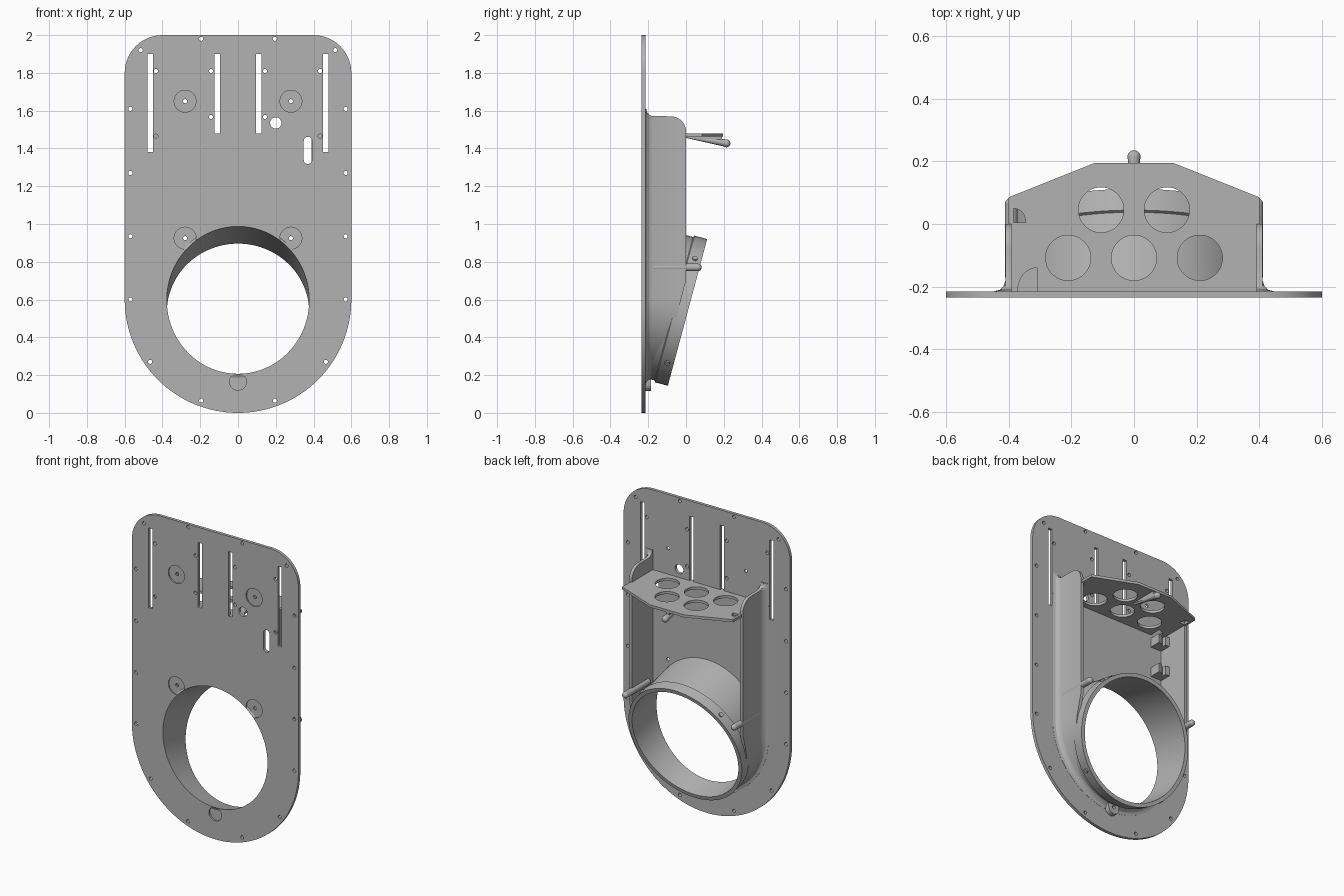
import bpy, bmesh
from math import sin, cos, pi, radians, sqrt
from mathutils import Vector, Matrix

if "Cube" in bpy.data.objects:
    bpy.data.objects.remove(bpy.data.objects["Cube"])

grey = bpy.data.materials.new("plain grey")
grey.use_nodes = True
grey.diffuse_color = (0.45, 0.45, 0.45, 1)
grey.node_tree.nodes["Principled BSDF"].inputs["Base Color"].default_value = (0.45, 0.45, 0.45, 1)

FRONT, REAR = -0.235, -0.215
TILT = radians(15)
AXIS = Vector((0, cos(TILT), -sin(TILT)))    # direction of the tilted duct
RISE = Vector((0, sin(TILT), cos(TILT)))
MOUTH = Vector((0, 0.008, 0.532))            # centre of the duct's rear opening
BORE = 0.377


def finish(name, bm, smooth=True):
    bmesh.ops.recalc_face_normals(bm, faces=bm.faces)
    mesh = bpy.data.meshes.new(name)
    bm.to_mesh(mesh)
    bm.free()
    mesh.materials.append(grey)
    obj = bpy.data.objects.new(name, mesh)
    bpy.context.collection.objects.link(obj)
    if smooth:
        smooth_part(obj)
    return obj


def smooth_part(obj):
    bpy.ops.object.select_all(action='DESELECT')
    bpy.context.view_layer.objects.active = obj
    obj.select_set(True)
    bpy.ops.object.shade_smooth_by_angle(angle=radians(30))


def rod(bm, a, b, r1, r2=None, n=24):
    """Closed cylinder or cone between two points."""
    a, b = Vector(a), Vector(b)
    turn = (b - a).to_track_quat('Z', 'Y').to_matrix().to_4x4()
    bmesh.ops.create_cone(bm, cap_ends=True, segments=n, radius1=r1,
                          radius2=r1 if r2 is None else r2, depth=(b - a).length,
                          matrix=Matrix.Translation((a + b) / 2) @ turn)


def box(bm, x0, x1, y0, y1, z0, z1):
    mat = Matrix.Translation(((x0 + x1) / 2, (y0 + y1) / 2, (z0 + z1) / 2))
    bmesh.ops.create_cube(bm, size=1, matrix=mat @ Matrix.Diagonal((x1 - x0, y1 - y0, z1 - z0, 1)))


def prism(bm, points, shift):
    """Extrude a flat outline along a vector."""
    face = bm.faces.new([bm.verts.new(p) for p in points])
    new = bmesh.ops.extrude_face_region(bm, geom=[face])["geom"]
    bmesh.ops.translate(bm, vec=shift, verts=[v for v in new if isinstance(v, bmesh.types.BMVert)])


def carve(obj, bm):
    cutter = finish("cutter", bm, False)
    cutter.hide_render = True
    mod = obj.modifiers.new("cut", 'BOOLEAN')
    mod.operation, mod.solver, mod.object = 'DIFFERENCE', 'EXACT', cutter
    bpy.context.view_layer.objects.active = obj
    bpy.ops.object.modifier_apply(modifier=mod.name)
    bpy.data.objects.remove(cutter)


def arc(cx, cz, rx, rz, start, end, n):
    return [(cx + rx * cos(radians(start + (end - start) * i / n)),
             cz + rz * sin(radians(start + (end - start) * i / n))) for i in range(n + 1)]


def drill(bm, x, z, r, y0=-0.3, y1=-0.1, n=20):
    rod(bm, (x, y0, z), (x, y1, z), r, n=n)


# Face plate with round bottom and rounded top corners
bm = bmesh.new()
outline = arc(0.4, 1.8, 0.2, 0.2, 0, 90, 14) + arc(-0.4, 1.8, 0.2, 0.2, 90, 180, 14)
outline += arc(0, 0.6, 0.6, 0.6, 180, 360, 64)
prism(bm, [(x, FRONT, z) for x, z in outline], (0, REAR - FRONT, 0))
plate = finish("face_plate", bm, False)

# Shallow round recesses on the front
bm = bmesh.new()
for x in (-0.28, 0.28):
    for z in (0.925, 1.65):
        drill(bm, x, z, 0.058, y1=FRONT + 0.008, n=40)
drill(bm, 0, 0.165, 0.045, y1=FRONT + 0.012, n=32)
carve(plate, bm)

# Screw holes, slots and the duct opening
bm = bmesh.new()
holes = [(0.195, 1.98), (0.515, 1.92), (0.57, 1.61), (0.57, 1.27), (0.57, 0.935), (0.57, 0.6),
         (0.465, 0.27), (0.195, 0.065), (0.435, 1.81), (0.435, 1.465), (0.143, 1.81),
         (0.143, 1.567), (0.28, 1.65), (0.28, 0.925)]
for side in (-1, 1):
    for x, z in holes:
        drill(bm, side * x, z, 0.011)
    for x, low in ((0.465, 1.38), (0.11, 1.48)):
        box(bm, side * x - 0.014, side * x + 0.014, -0.3, -0.1, low, 1.9)
drill(bm, 0, 0.16, 0.011)
drill(bm, 0.2, 1.535, 0.03, n=32)
pill = arc(0.37, 1.44, 0.022, 0.022, 0, 180, 12) + arc(0.37, 1.34, 0.022, 0.022, 180, 360, 12)
prism(bm, [(x, -0.3, z) for x, z in pill], (0, 0.2, 0))
carve(plate, bm)
bm = bmesh.new()
rod(bm, MOUTH - AXIS * 0.6, MOUTH + AXIS * 0.3, BORE, n=96)
carve(plate, bm)
smooth_part(plate)

# Tilted duct, cut flush with the plate, with a thicker collar at the rear
bm = bmesh.new()


def duct_ring(r, back=0.0, y=None, n=96):
    ring = []
    for i in range(n):
        t = 2 * pi * i / n
        p = MOUTH - AXIS * back + Vector((r * cos(t), 0, 0)) + RISE * (r * sin(t))
        if y is not None:
            p += AXIS * ((y - p.y) / AXIS.y)
        ring.append(bm.verts.new(p))
    return ring


rings = [duct_ring(BORE, y=FRONT), duct_ring(BORE), duct_ring(0.402), duct_ring(0.402, 0.07),
         duct_ring(0.393, 0.075), duct_ring(0.393, y=REAR - 0.01)]
for a, b in zip(rings, rings[1:] + rings[:1]):
    for i in range(len(a)):
        j = (i + 1) % len(a)
        bm.faces.new((a[i], a[j], b[j], b[i]))
finish("tilted_duct", bm)

# Small screws around the collar
bm = bmesh.new()
for angle in (45, 135, 225, 315):
    out = Vector((cos(radians(angle)), 0, 0)) + RISE * sin(radians(angle))
    spot = MOUTH - AXIS * 0.035
    rod(bm, spot + out * 0.39, spot + out * 0.41, 0.014, n=16)
finish("collar_screws", bm)

# U-shaped side wall with a flared foot; its rear edge follows the duct tilt
def rear_edge(z):
    if z > 1.571:
        return -0.17 - sqrt(max(0, 0.04 ** 2 - (1.61 - z) ** 2))
    if z > 1.49:
        return -0.08 + sqrt(max(0, 0.08 ** 2 - (z - 1.49) ** 2))
    return min(0, -0.04 + (z - 0.55) * 0.268)


bm = bmesh.new()
heights = [1.61, 1.6, 1.59, 1.58, 1.572] + [1.49 + 0.08 * cos(radians(a)) for a in range(0, 91, 10)]
heights += [1.2, 0.9, 0.7]
path = [(0.41, z, 0, 1) for z in heights]
for x, z in arc(0, 0.6, 0.41, 0.42, 0, -180, 64):
    path.append((x, z, 0.6 - z, x / 0.41))
path += [(-0.41, z, 0, -1) for z in reversed(heights)]
foot = [(-0.02, -0.225), (0.035, -0.225), (0.035, -0.214), (0.018, -0.21), (0.006, -0.198), (0, -0.18)]
sections = []
for x, z, down, side in path:
    top = rear_edge(z)
    normal = Vector((side, 0, -down / 0.42)).normalized()
    section = [(d, min(y, top - 0.0005 * (6 - i))) for i, (d, y) in enumerate(foot)]
    section += [(0, top), (-0.02, top)]
    sections.append([bm.verts.new(Vector((x, y, z)) + normal * d) for d, y in section])
for a, b in zip(sections, sections[1:]):
    for i in range(len(a)):
        j = (i + 1) % len(a)
        bm.faces.new((a[i], a[j], b[j], b[i]))
bm.faces.new(sections[0])
bm.faces.new(sections[-1])
wall = finish("side_wall", bm, False)
bm = bmesh.new()
rod(bm, MOUTH - AXIS * 0.6, MOUTH + AXIS * 0.3, BORE + 0.004, n=96)
carve(wall, bm)
smooth_part(wall)

# Perforated shelf
bm = bmesh.new()
shape = [(-0.4, -0.22), (0.4, -0.22), (0.4, 0.085), (0.125, 0.195), (-0.125, 0.195), (-0.4, 0.085)]
prism(bm, [(x, y, 1.463) for x, y in shape], (0, 0, 0.017))
shelf = finish("shelf", bm, False)
bm = bmesh.new()
for x, y in ((-0.21, -0.108), (0, -0.108), (0.21, -0.108), (-0.105, 0.045), (0.105, 0.045)):
    rod(bm, (x, y, 1.4), (x, y, 1.55), 0.072, n=48)
quarter = [(-0.31, -0.23)] + arc(-0.31, -0.21, 0.06, 0.07, 90, 180, 10) + [(-0.37, -0.23)]
prism(bm, [(x, y, 1.4) for x, y in quarter], (0, 0, 0.15))
notch = [(-0.385, 0.005)] + arc(-0.385, 0.005, 0.04, 0.045, 0, 90, 10)
prism(bm, [(x, y, 1.4) for x, y in notch], (0, 0, 0.15))
carve(shelf, bm)
smooth_part(shelf)

# Tapered peg with a round tip under the shelf
bm = bmesh.new()
rod(bm, (0, 0, 1.462), (0, 0.213, 1.428), 0.006, 0.02)
bmesh.ops.create_uvsphere(bm, u_segments=20, v_segments=12, radius=0.021,
                          matrix=Matrix.Translation((0, 0.214, 1.427)))
prism(bm, [(-0.012, 0, 1.465), (-0.012, 0.19, 1.465), (-0.012, 0.19, 1.425)], (0.024, 0, 0))
finish("shelf_peg", bm)

# Round-ended side pegs
bm = bmesh.new()
for x in (-0.392, 0.392):
    rod(bm, (x, -0.17, 0.77), (x, 0.063, 0.77), 0.02)
    bmesh.ops.create_uvsphere(bm, u_segments=20, v_segments=12, radius=0.02,
                              matrix=Matrix.Translation((x, 0.063, 0.77)))
finish("side_pegs", bm)

# Wedge brackets on the inner wall
bm = bmesh.new()
for z in (1.18, 1.38):
    prism(bm, [(x, y, z) for x, y in quarter], (0, 0, 0.06))
    box(bm, -0.395, -0.36, -0.22, -0.14, z, z + 0.06)
finish("wall_brackets", bm)

# Lower lug behind the plate
bm = bmesh.new()
lug = arc(0, 0.155, 0.04, 0.04, 180, 360, 20) + [(0.04, 0.19), (-0.04, 0.19)]
prism(bm, [(x, -0.222, z) for x, z in lug], (0, 0.037, 0))
lower_lug = finish("lower_lug", bm, False)
bm = bmesh.new()
drill(bm, 0, 0.16, 0.011)
carve(lower_lug, bm)
smooth_part(lower_lug)
